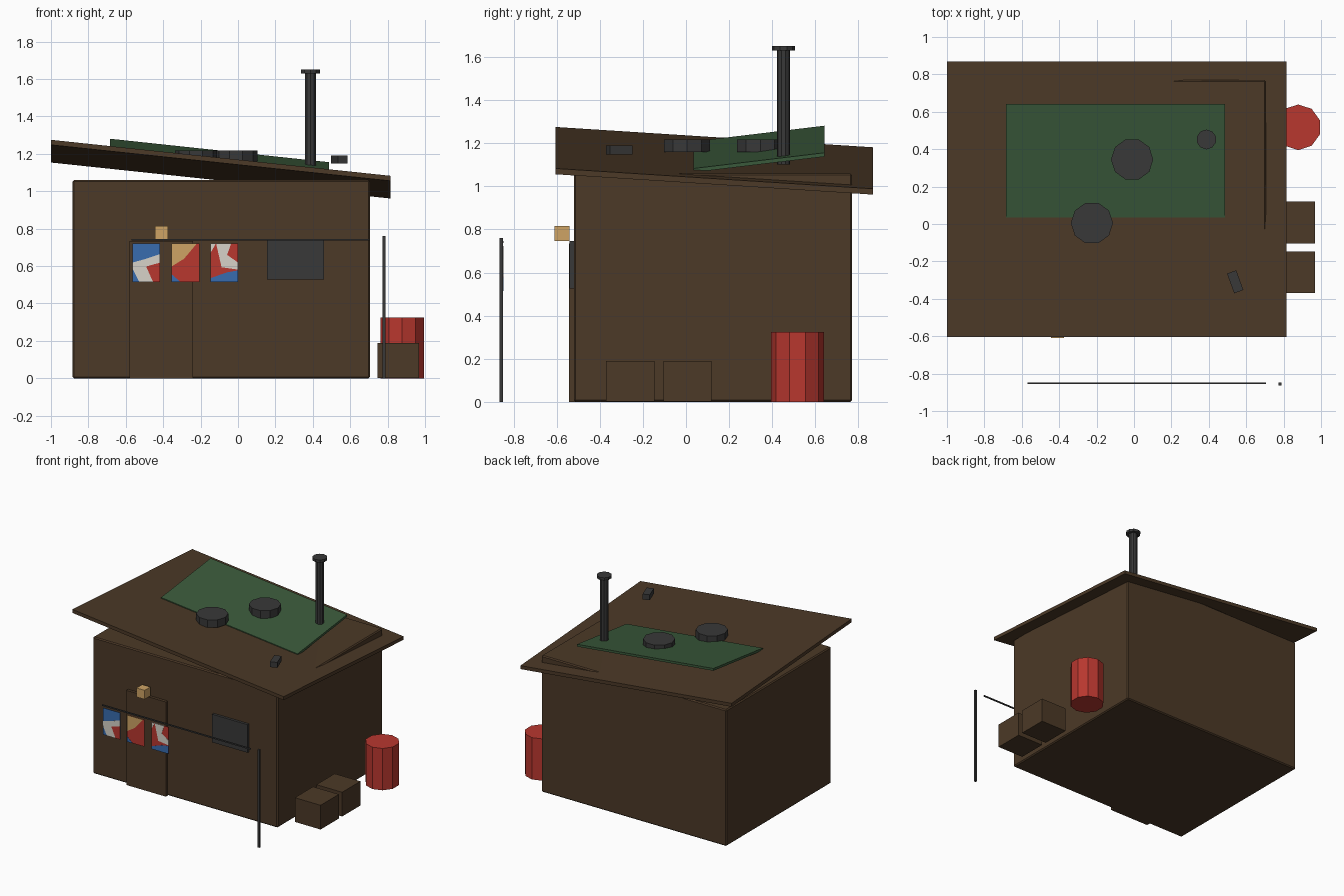
import bpy, bmesh, math

if "Cube" in bpy.data.objects:
    bpy.data.objects.remove(bpy.data.objects["Cube"])


def material(name, rgb):
    m = bpy.data.materials.new(name)
    m.diffuse_color = (*rgb, 1)
    m.use_nodes = True
    m.node_tree.nodes["Principled BSDF"].inputs["Base Color"].default_value = m.diffuse_color
    return m


BROWN = material("dark_brown", (0.072, 0.041, 0.020))
GREEN = material("moss_green", (0.042, 0.100, 0.043))
DARK = material("charcoal", (0.040, 0.040, 0.040))
RED = material("red", (0.48, 0.038, 0.028))
TAN = material("tan", (0.62, 0.37, 0.13))
WHITE = material("off_white", (0.68, 0.65, 0.58))
BLUE = material("blue", (0.040, 0.150, 0.43))


def finish(bm, name, mat):
    bmesh.ops.recalc_face_normals(bm, faces=bm.faces[:])
    me = bpy.data.meshes.new(name)
    bm.to_mesh(me)
    bm.free()
    me.materials.append(mat)
    ob = bpy.data.objects.new(name, me)
    bpy.context.collection.objects.link(ob)
    return ob


def box(name, x, y, z, mat, bevel=0.0, turn=0.0):
    """Box from (min, max) ranges, optionally turned about z."""
    bm = bmesh.new()
    bmesh.ops.create_cube(bm, size=1)
    for v in bm.verts:
        v.co.x *= x[1] - x[0]
        v.co.y *= y[1] - y[0]
        v.co.z *= z[1] - z[0]
    ob = finish(bm, name, mat)
    ob.location = (sum(x) / 2, sum(y) / 2, sum(z) / 2)
    ob.rotation_euler.z = turn
    if bevel:
        mod = ob.modifiers.new("bevel", 'BEVEL')
        mod.width, mod.segments = bevel, 1
    return ob


def cylinder(name, x, y, z, r, sides, mat, turn=0.0):
    bm = bmesh.new()
    bmesh.ops.create_cone(bm, cap_ends=True, segments=sides, radius1=r,
                          radius2=r, depth=z[1] - z[0])
    ob = finish(bm, name, mat)
    ob.location = (x, y, sum(z) / 2)
    ob.rotation_euler.z = turn
    return ob


def tilted_slab(name, x, y, corner_z, slope_x, slope_y, thick, mat):
    """Sheet whose top starts at corner_z in the (min x, min y) corner."""
    bm = bmesh.new()
    bmesh.ops.create_cube(bm, size=1)
    for v in bm.verts:
        px = x[1] if v.co.x > 0 else x[0]
        py = y[1] if v.co.y > 0 else y[0]
        top = corner_z + slope_x * (px - x[0]) + slope_y * (py - y[0])
        v.co = (px, py, top if v.co.z > 0 else top - thick)
    return finish(bm, name, mat)


def patch(name, x0, points, mat):
    """Coloured piece of a flag; points are fractions of the flag area."""
    bm = bmesh.new()
    rings = [[bm.verts.new((x0 + u * 0.148, y, 0.515 + v * 0.207))
              for u, v in points] for y in (-0.8545, -0.8475)]
    n = len(points)
    bm.faces.new(rings[0])
    bm.faces.new(rings[1])
    for i in range(n):
        j = (i + 1) % n
        bm.faces.new((rings[0][i], rings[0][j], rings[1][j], rings[1][i]))
    return finish(bm, name, mat)


# hut body, door and window
box("hut_body", (-0.885, 0.705), (-0.52, 0.77), (0.0, 1.06), BROWN, bevel=0.008)
box("door", (-0.58, -0.24), (-0.543, -0.51), (0.0, 0.735), BROWN)
box("window", (0.155, 0.46), (-0.54, -0.51), (0.527, 0.745), DARK)
box("door_lamp", (-0.445, -0.375), (-0.61, -0.54), (0.745, 0.815), TAN)

# slanted roof and the raised sheet on it
tilted_slab("roof", (-1.0, 0.815), (-0.605, 0.868), 1.275, -0.106, -0.064, 0.027, BROWN)
tilted_slab("roof_tarp", (-0.685, 0.487), (0.035, 0.642), 1.208, -0.107, 0.12, 0.018, GREEN)

# things lying on the roof
for i, (x, y) in enumerate([(-0.01, 0.345), (-0.225, 0.005)]):
    cylinder(f"roof_disc_{i + 1}", x, y, (1.158, 1.218), 0.113, 10, DARK, math.pi / 10)
box("roof_block", (0.515, 0.567), (-0.365, -0.253), (1.148, 1.19), DARK, turn=math.radians(20))

# chimney
cylinder("chimney_pipe", 0.387, 0.452, (1.10, 1.635), 0.031, 10, DARK)
cylinder("chimney_cap", 0.387, 0.452, (1.63, 1.65), 0.053, 10, DARK)

# barrel and crates beside the hut
cylinder("barrel", 0.878, 0.517, (0.0, 0.325), 0.122, 10, RED)
for i, y in enumerate([-0.37, -0.105]):
    box(f"crate_{i + 1}", (0.747, 0.969), (y, y + 0.224), (0.002, 0.19), BROWN)

# post and line carrying the flags
box("line_post", (0.773, 0.789), (-0.864, -0.848), (0.0, 0.76), DARK)
box("flag_line", (-0.57, 0.705), (-0.855, -0.847), (0.736, 0.746), DARK)

# flags: a base plate and coloured patches
FLAGS = [
    (-0.565, BLUE, [
        (WHITE, [(0, .35), (0, .5), (.5, .6), (1, .72), (1, .5), (.5, .4), (.75, 0), (.25, 0)]),
        (RED, [(1, .5), (.5, .4), (.75, 0), (1, 0)])]),
    (-0.355, RED, [
        (TAN, [(0, 1), (.92, 1), (.45, .6), (0, .4)]),
        (BLUE, [(0, 0), (.32, 0), (0, .2)])]),
    (-0.147, RED, [
        (WHITE, [(.2, 1), (0, .75), (0, 1)]),
        (WHITE, [(.2, 1), (.75, 1), (.6, .7), (1, .5), (1, .32), (.4, .38)]),
        (BLUE, [(0, 0), (1, 0), (1, .3), (.6, .25), (0, .1)])]),
]
for i, (x0, base, patches) in enumerate(FLAGS):
    box(f"flag_{i + 1}", (x0, x0 + 0.148), (-0.853, -0.849), (0.515, 0.722), base)
    for k, (mat, pts) in enumerate(patches):
        patch(f"flag_{i + 1}_patch_{k + 1}", x0, pts, mat)
